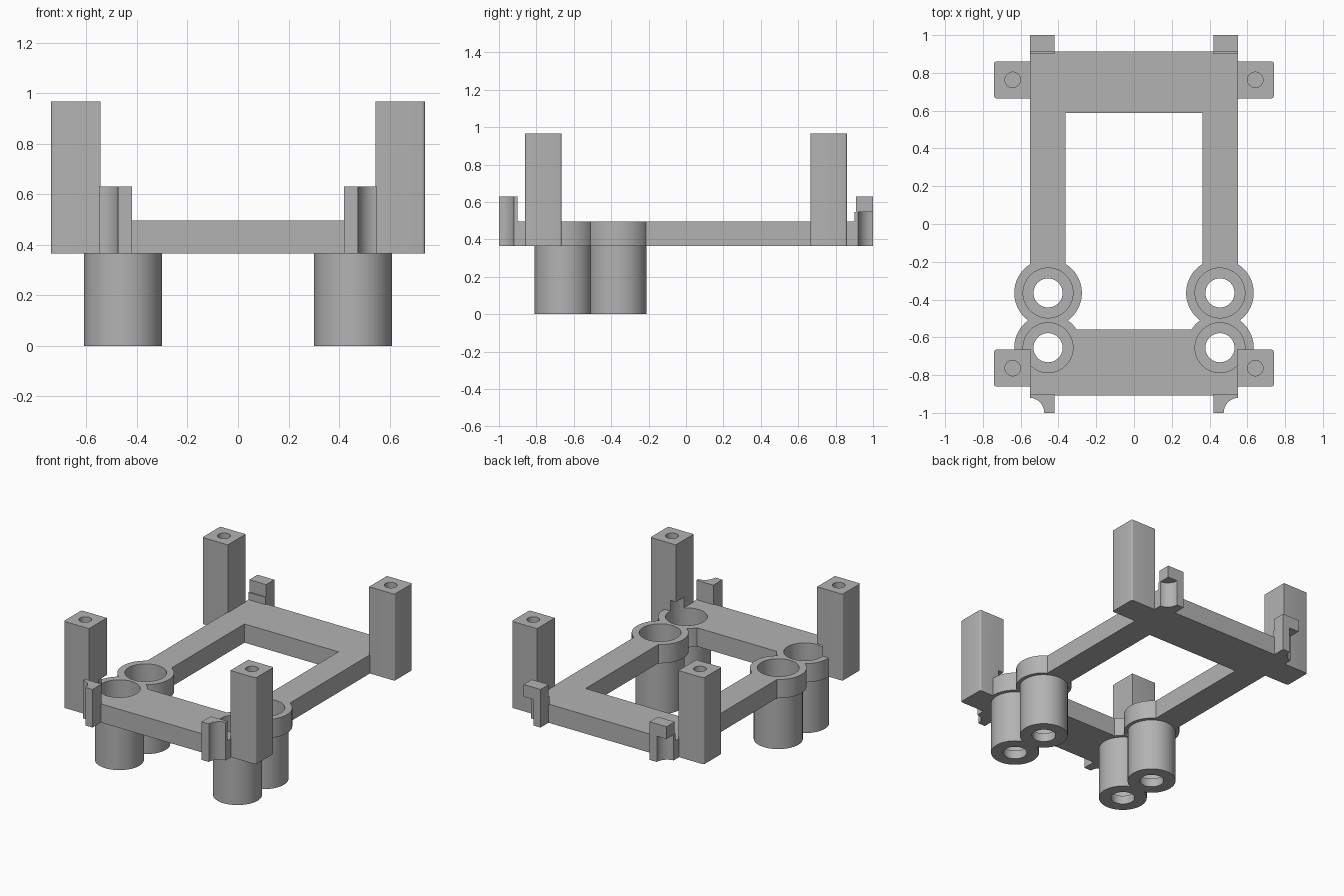
import bpy, bmesh, math
from mathutils import Matrix, Vector

if "Cube" in bpy.data.objects:
    bpy.data.objects.remove(bpy.data.objects["Cube"], do_unlink=True)

grey = bpy.data.materials.new("plain_grey")
grey.use_nodes = True
grey.diffuse_color = (0.45, 0.45, 0.45, 1)
grey.node_tree.nodes["Principled BSDF"].inputs["Base Color"].default_value = (0.45, 0.45, 0.45, 1)

LOW, DECK = 0.365, 0.495          # underside and top of the frame
POST_X, POST_Y = 0.642, 0.763
TUBE_X, TUBE_YS = 0.455, (-0.365, -0.655)
parts = []


def finish(name, bm):
    bmesh.ops.recalc_face_normals(bm, faces=bm.faces)
    me = bpy.data.meshes.new(name)
    bm.to_mesh(me)
    bm.free()
    me.materials.append(grey)
    ob = bpy.data.objects.new(name, me)
    bpy.context.collection.objects.link(ob)
    return ob


def add_box(bm, x0, x1, y0, y1, z0, z1):
    m = Matrix.Translation(((x0 + x1) / 2, (y0 + y1) / 2, (z0 + z1) / 2))
    m = m @ Matrix.Diagonal((abs(x1 - x0), abs(y1 - y0), z1 - z0, 1))
    return bmesh.ops.create_cube(bm, size=1, matrix=m)["verts"]


def add_cylinder(bm, x, y, r, z0, z1, n=64):
    bmesh.ops.create_cone(bm, cap_ends=True, segments=n, radius1=r, radius2=r,
                          depth=z1 - z0, matrix=Matrix.Translation((x, y, (z0 + z1) / 2)))


def add_lathe(bm, x, y, profile, n=64):
    vs = [bm.verts.new((x + r, y, z)) for r, z in profile]
    es = [bm.edges.new(p) for p in zip(vs, vs[1:])]
    bmesh.ops.spin(bm, geom=vs + es, cent=(x, y, 0), axis=(0, 0, 1),
                   angle=math.tau, steps=n, use_merge=True)
    bmesh.ops.remove_doubles(bm, verts=bm.verts, dist=1e-5)


def add_prism(bm, pts, z0, z1):
    face = bm.faces.new([bm.verts.new((x, y, z0)) for x, y in pts])
    new = bmesh.ops.extrude_face_region(bm, geom=[face])["geom"]
    top = [v for v in new if isinstance(v, bmesh.types.BMVert)]
    bmesh.ops.translate(bm, verts=top, vec=Vector((0, 0, z1 - z0)))


def cut(ob, cutter):
    mod = ob.modifiers.new("cut", "BOOLEAN")
    mod.operation, mod.solver, mod.object = "DIFFERENCE", "EXACT", cutter


# Cutters: stepped bores, screw holes and the frame window
bm = bmesh.new()
for sx in (-1, 1):
    for y in TUBE_YS:
        add_lathe(bm, sx * TUBE_X, y, [(0, -0.1), (0.077, -0.1), (0.077, 0.06),
                                       (0.132, 0.06), (0.132, 0.57), (0, 0.57)])
bores = finish("bore_cutter", bm)

bm = bmesh.new()
for sx in (-1, 1):
    for sy in (-1, 1):
        add_cylinder(bm, sx * POST_X, sy * POST_Y, 0.041, 0.6, 1.1, 32)
screws = finish("screw_hole_cutter", bm)

bm = bmesh.new()
add_box(bm, -0.362, 0.362, -0.558, 0.588, 0.2, 0.7)
window = finish("window_cutter", bm)
cutters = [bores, screws, window]
for c in cutters:
    c.hide_render = True

# Flat rectangular frame
bm = bmesh.new()
add_box(bm, -0.55, 0.55, -0.908, 0.912, LOW, DECK)
frame = finish("base_frame", bm)
cut(frame, window)
cut(frame, bores)
parts.append(frame)

for sx, side in ((1, "left"), (-1, "right")):
    # Pairs of collared tubes
    for y, place in zip(TUBE_YS, ("rear", "front")):
        for name, r, z0, z1 in (("collar", 0.179, LOW, DECK), ("tube", 0.155, 0, LOW + 0.02)):
            bm = bmesh.new()
            add_cylinder(bm, sx * TUBE_X, y, r, z0, z1)
            ob = finish(f"{side}_{place}_{name}", bm)
            cut(ob, bores)
            parts.append(ob)

    for sy, end in ((-1, "front"), (1, "back")):
        # Corner posts with softened upright edges
        bm = bmesh.new()
        add_box(bm, sx * POST_X - 0.098, sx * POST_X + 0.098,
                sy * POST_Y - 0.098, sy * POST_Y + 0.098, LOW, 0.967)
        upright = [e for e in bm.edges
                   if abs(e.verts[0].co.z - e.verts[1].co.z) > 0.1
                   and abs(e.verts[0].co.x) > POST_X]
        bmesh.ops.bevel(bm, geom=upright, offset=0.012, segments=4, profile=0.5, affect="EDGES")
        post = finish(f"{end}_{side}_post", bm)
        cut(post, screws)
        if sy < 0:
            cut(post, bores)
        parts.append(post)

        # End tabs with a concave outer side; the back ones carry a square cap
        arc = [(0.555 - 0.08 * math.cos(a), 1.0 - 0.08 * math.sin(a))
               for a in (math.radians(86) * i / 10 for i in range(11))]
        outline = [(0.42, 0.9), (0.42, 1.0)] + arc + [(0.55, 0.9)]
        bm = bmesh.new()
        add_prism(bm, [(sx * x, sy * y) for x, y in outline], LOW, 0.63 if sy < 0 else 0.545)
        parts.append(finish(f"{end}_{side}_tab", bm))
        if sy > 0:
            bm = bmesh.new()
            add_box(bm, sx * 0.42, sx * 0.55, 0.91, 1.0, 0.545, 0.63)
            parts.append(finish(f"{end}_{side}_tab_cap", bm))

# Apply the cuts, then shade curved walls smooth
for ob in parts:
    bpy.ops.object.select_all(action="DESELECT")
    ob.select_set(True)
    bpy.context.view_layer.objects.active = ob
    for mod in list(ob.modifiers):
        bpy.ops.object.modifier_apply(modifier=mod.name)
    bpy.ops.object.shade_smooth_by_angle(angle=math.radians(30))
for c in cutters:
    bpy.data.objects.remove(c, do_unlink=True)
